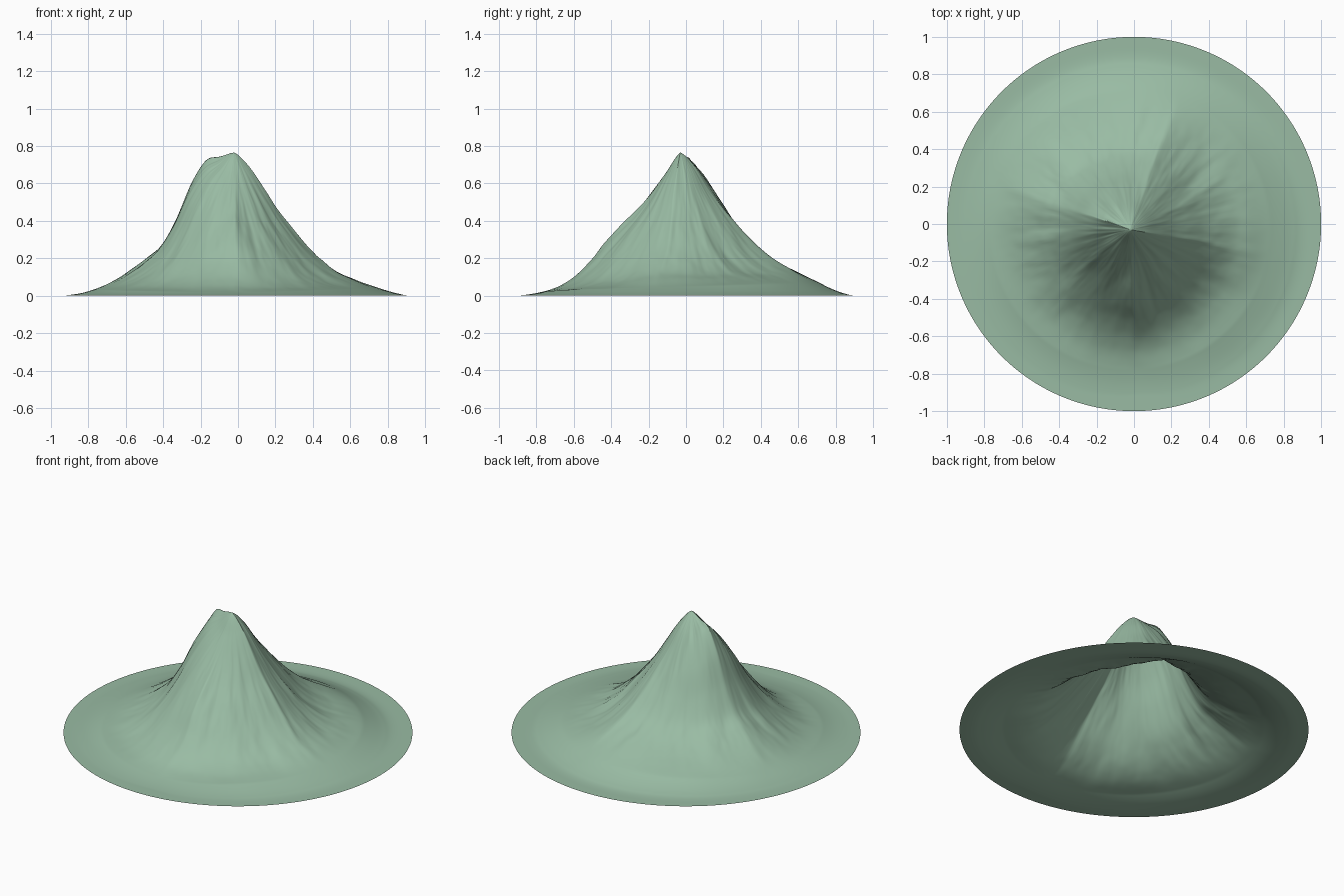
import bpy, bmesh, math
from mathutils import Vector, noise

cube = bpy.data.objects.get("Cube")
if cube:
    bpy.data.objects.remove(cube, do_unlink=True)

PEAK = Vector((-0.02, -0.03))
STEP = 0.08          # spacing of the ridge height samples
SEGMENTS, RINGS = 240, 110

# Ridges: compass angle, then heights going outward from the summit
RIDGES = [
    (-88, [.765, .65, .54, .45, .375, .29, .19, .11, .055, .025, .008, 0, 0]),
    (-10, [.765, .69, .58, .46, .36, .265, .19, .13, .09, .055, .03, .01, 0]),
    (72, [.765, .69, .57, .47, .38, .295, .23, .18, .135, .09, .045, .012, 0]),
    (160, [.765, .745, .725, .61, .42, .28, .21, .15, .095, .05, .02, .005, 0]),
]


def sample(heights, r):
    """Smooth curve through the height samples."""
    f = r / STEP
    i = int(f)
    t = f - i
    last = len(heights) - 1
    a, b, c, d = (heights[min(max(k, 0), last)] for k in range(i - 1, i + 3))
    return b + 0.5 * t * (c - a + t * (2 * a - 5 * b + 4 * c - d + t * (3 * (b - c) + d - a)))


def height(x, y):
    dx, dy = x - PEAK.x, y - PEAK.y
    r = math.hypot(dx, dy)
    if r < 1e-5:
        return RIDGES[0][1][0]
    # Ridges wander a little on the way down
    wander = 5 * noise.noise(Vector((x * 4, y * 4, 3))) * min(1, r * 5)
    angle = (math.degrees(math.atan2(dy, dx)) + wander + 88) % 360 - 88
    for k, (start, low) in enumerate(RIDGES):
        end, high = RIDGES[(k + 1) % 4]
        if end < start:
            end += 360
        if start <= angle <= end:
            break
    t = (angle - start) / (end - start)
    blend = sample(low, r) * (1 - t) + sample(high, r) * t
    # Hollow faces between the ridges
    slope = math.sin(math.pi * min(1, r / 0.75)) ** 1.2
    z = blend - 0.055 * slope * math.sin(math.pi * t) ** 0.8
    # Gullies running downhill
    ca, sa = dx / r, dy / r
    gully = noise.fractal(Vector((ca * 4, sa * 4, r * 2.5)), 1, 2, 4)
    z += 0.013 * slope * gully
    return max(z, 0) * min(1, max(0, (0.98 - r) / 0.1))


# Mountain surface: rings from the summit out to the round rim
bm = bmesh.new()
summit = bm.verts.new((PEAK.x, PEAK.y, height(*PEAK)))
previous = None
for ring in range(1, RINGS + 1):
    s = ring / RINGS
    current = []
    for seg in range(SEGMENTS):
        a = 2 * math.pi * seg / SEGMENTS
        p = PEAK * (1 - s) + Vector((math.cos(a), math.sin(a))) * s
        current.append(bm.verts.new((p.x, p.y, height(p.x, p.y))))
    for j in range(SEGMENTS):
        n = (j + 1) % SEGMENTS
        if previous:
            bm.faces.new((previous[j], current[j], current[n], previous[n]))
        else:
            bm.faces.new((summit, current[j], current[n]))
    previous = current
for face in bm.faces:
    face.smooth = True

mesh = bpy.data.meshes.new("mountain")
bm.to_mesh(mesh)
bm.free()
mountain = bpy.data.objects.new("mountain", mesh)
bpy.context.collection.objects.link(mountain)

# Pale green ground colour
green = bpy.data.materials.new("pale_green")
green.use_nodes = True
colour = (0.32, 0.50, 0.37, 1)
green.diffuse_color = colour
green.node_tree.nodes["Principled BSDF"].inputs["Base Color"].default_value = colour
mesh.materials.append(green)
